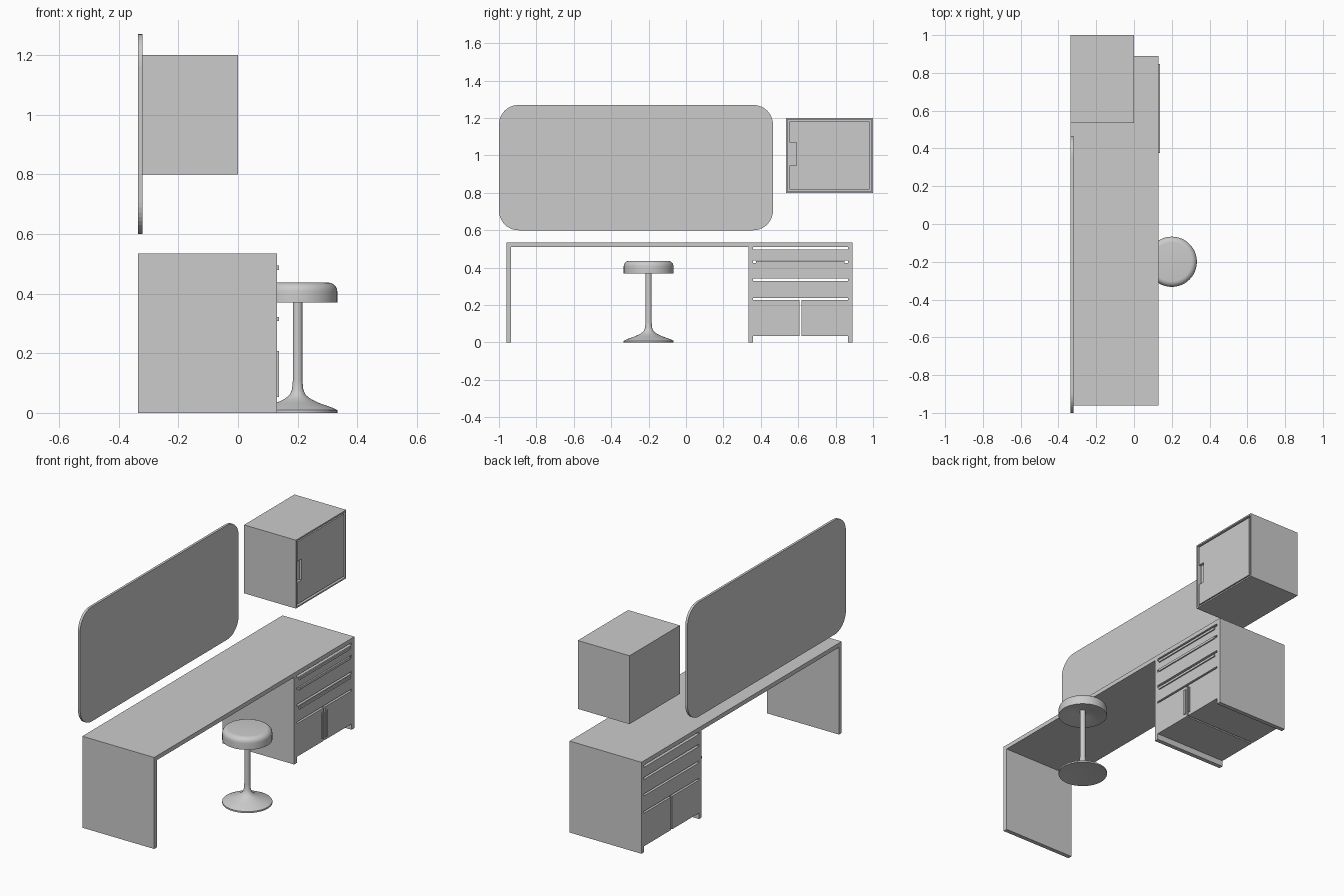
import bpy, bmesh, math

if "Cube" in bpy.data.objects:
    bpy.data.objects.remove(bpy.data.objects["Cube"])


def finish(name, bm):
    bmesh.ops.recalc_face_normals(bm, faces=bm.faces)
    me = bpy.data.meshes.new(name)
    bm.to_mesh(me)
    bm.free()
    ob = bpy.data.objects.new(name, me)
    bpy.context.collection.objects.link(ob)
    return ob


def box_bm(x, y, z):
    bm = bmesh.new()
    bmesh.ops.create_cube(bm, size=1)
    for v in bm.verts:
        v.co = [r[0] if c < 0 else r[1] for c, r in zip(v.co, (x, y, z))]
    return bm


def box(name, x, y, z):
    return finish(name, box_bm(x, y, z))


def lathe(name, profile, centre, steps=48):
    bm = bmesh.new()
    vs = [bm.verts.new((centre[0] + r, centre[1], z)) for r, z in profile]
    es = [bm.edges.new(p) for p in zip(vs, vs[1:])]
    bmesh.ops.spin(bm, geom=vs + es, cent=(*centre, 0), axis=(0, 0, 1),
                   angle=math.tau, steps=steps)
    bmesh.ops.remove_doubles(bm, verts=bm.verts, dist=1e-5)
    ob = finish(name, bm)
    bpy.ops.object.select_all(action='DESELECT')
    ob.select_set(True)
    bpy.context.view_layer.objects.active = ob
    bpy.ops.object.shade_smooth_by_angle(angle=math.radians(40))
    return ob


BACK, FRONT, T = -0.335, 0.13, 0.025
DEPTH = (BACK, FRONT)

# Desk slab and upright panels
box("desk_top", DEPTH, (-0.96, 0.89), (0.51, 0.535))
for name, y in (("desk_side_panel", -0.96), ("drawer_inner_panel", 0.333),
                ("drawer_outer_panel", 0.89 - T)):
    box(name, DEPTH, (y, y + T), (0, 0.51))

# Full-depth drawers with bar handles along the upper edges
Y0, Y1 = 0.358, 0.865
for i, (lo, hi) in enumerate(((0.438, 0.496), (0.341, 0.425), (0.239, 0.329)), 1):
    box(f"drawer_{i}", DEPTH, (Y0, Y1), (lo, hi))
    top = 0.436 if i == 2 else hi - 0.002 if i == 1 else 0.322
    box(f"drawer_handle_{i}", (FRONT - 0.004, 0.137), (0.375, 0.848), (top - 0.014, top))

# Lower cupboard doors and upright handles
MID = (Y0 + Y1) / 2
for s, side in ((-1, "left"), (1, "right")):
    ys = sorted((MID + s * 0.005, MID + s * (Y1 - MID)))
    box(f"cupboard_{side}", DEPTH, ys, (0.035, 0.228))
    ys = sorted((MID + s * 0.012, MID + s * 0.024))
    box(f"cupboard_handle_{side}", (FRONT - 0.004, 0.137), ys, (0.054, 0.207))

# Wall cabinet with recessed front
bm = box_bm((BACK, 0), (0.535, 1.0), (0.8, 1.2))
front = max(bm.faces, key=lambda f: f.calc_center_median().x)
bmesh.ops.inset_region(bm, faces=[front], thickness=0.012)
ext = bmesh.ops.extrude_discrete_faces(bm, faces=[front])["faces"]
for v in ext[0].verts:
    v.co.x -= 0.025
finish("wall_cabinet", bm)

# Cabinet door with a finger recess
door = box("cabinet_door", (-0.025, -0.003), (0.553, 0.982), (0.818, 1.182))
cutter = box("recess_cutter", (-0.018, 0.02), (0.53, 0.592), (0.945, 1.068))
cutter.hide_render = True
cutter.hide_viewport = True
cutter.display_type = 'WIRE'
mod = door.modifiers.new("recess", 'BOOLEAN')
mod.object = cutter
mod.operation = 'DIFFERENCE'
mod.solver = 'EXACT'

# Rounded mirror panel
bm = box_bm((BACK, -0.321), (-1.0, 0.465), (0.6, 1.27))
edges = [e for e in bm.edges if abs(e.verts[0].co.x - e.verts[1].co.x) > 0.001]
bmesh.ops.bevel(bm, geom=edges, offset=0.105, segments=10, profile=0.5, affect='EDGES')
finish("mirror", bm)

# Stool: cushion with hollow underside, pedestal with flared foot
C, R = (0.2, -0.2), 0.133
arc = [(R - 0.03 + 0.03 * math.cos(a), 0.407 + 0.03 * math.sin(a))
       for a in (i * math.pi / 12 for i in range(7))]
lathe("stool_seat", [(0, 0.40), (0.05, 0.395), (0.127, 0.37), (R, 0.37)]
      + arc + [(0, 0.437)], C)
lathe("stool_pedestal", [(0, 0.02), (0.125, 0), (R, 0), (R, 0.009), (0.115, 0.018),
                         (0.075, 0.032), (0.045, 0.046), (0.027, 0.06),
                         (0.019, 0.078), (0.016, 0.11), (0.016, 0.402)], C)
